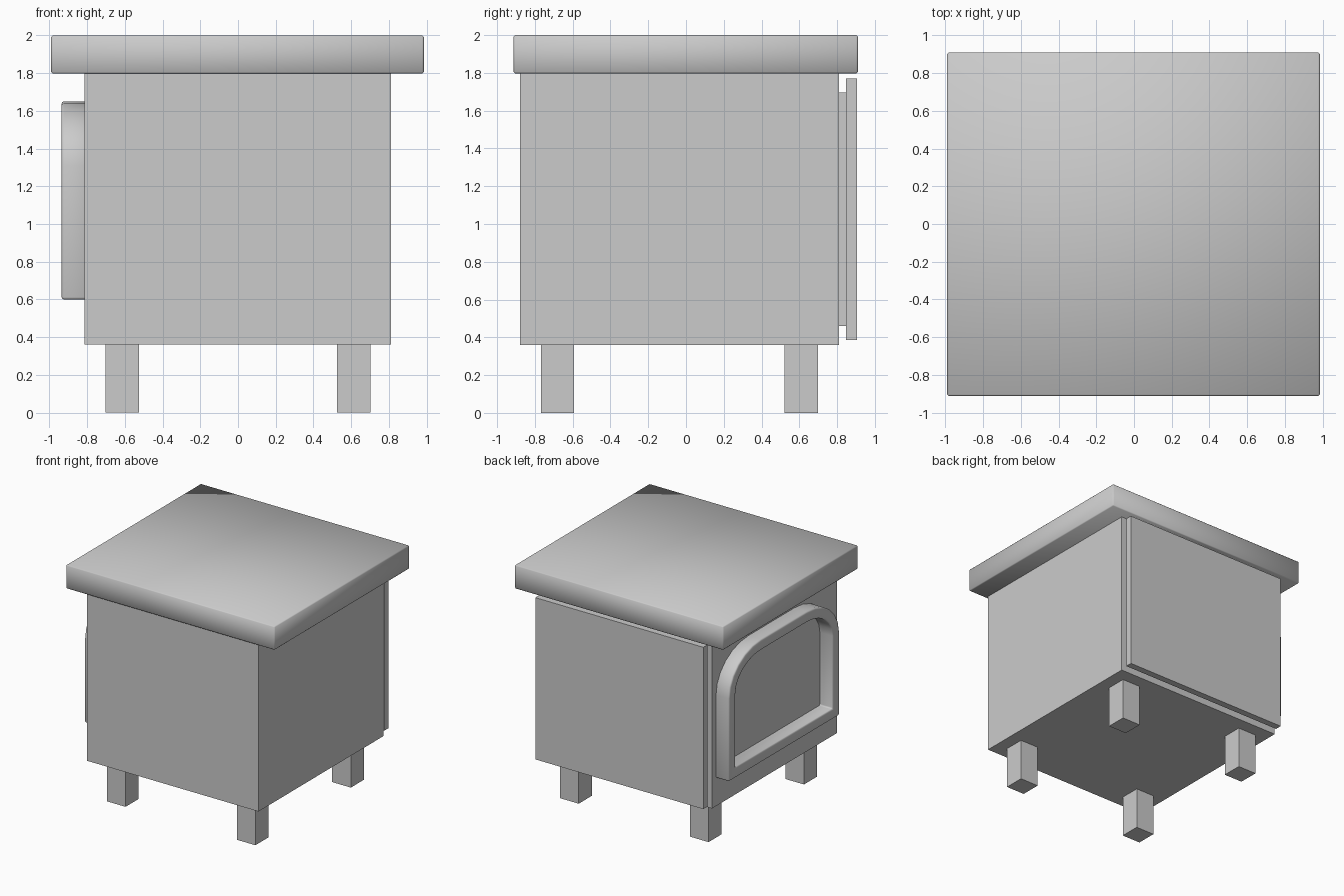
import bpy, bmesh, math

if "Cube" in bpy.data.objects:
    bpy.data.objects.remove(bpy.data.objects["Cube"])


def finish(name, bm, bevel=0.0, segments=1):
    bmesh.ops.recalc_face_normals(bm, faces=bm.faces)
    me = bpy.data.meshes.new(name)
    bm.to_mesh(me)
    bm.free()
    ob = bpy.data.objects.new(name, me)
    bpy.context.collection.objects.link(ob)
    if bevel:
        mod = ob.modifiers.new("edge_bevel", 'BEVEL')
        mod.width = bevel
        mod.segments = segments
        mod.limit_method = 'ANGLE'
        mod.angle_limit = math.radians(40)
        for p in me.polygons:
            p.use_smooth = True
    return ob


def box(name, x, y, z, bevel=0.0):
    bm = bmesh.new()
    bmesh.ops.create_cube(bm, size=1)
    for v in bm.verts:
        for i, (lo, hi) in enumerate((x, y, z)):
            v.co[i] = lo if v.co[i] < 0 else hi
    return finish(name, bm, bevel)


# cabinet body and overhanging lid
box("body", (-0.813, 0.81), (-0.88, 0.81), (0.36, 1.8))
box("lid", (-0.99, 0.985), (-0.912, 0.91), (1.797, 2.0), 0.008)

# stepped door on the back
box("door_backing", (-0.72, 0.72), (0.80, 0.85), (0.46, 1.695))
box("door_panel", (-0.797, 0.792), (0.847, 0.905), (0.387, 1.77))

# four square legs
for side, x in (("left", -0.614), ("right", 0.614)):
    for end, y in (("front", -0.68), ("back", 0.61)):
        box(f"{end}_{side}_leg", (x - 0.088, x + 0.088),
            (y - 0.088, y + 0.088), (0, 0.365))


def arch(half, bottom, top, spring, flat, cy=0.008, n=6):
    """Closed y/z outline: square base, elliptical upper corners."""
    pts = [(cy - half, bottom), (cy + half, bottom)]
    for i in range(n + 1):
        a = math.pi / 2 * i / n
        pts.append((cy + flat + (half - flat) * math.cos(a),
                    spring + (top - spring) * math.sin(a)))
    return pts + [(2 * cy - y, z) for y, z in reversed(pts[2:])]


# arched frame on the left side
outer = arch(0.747, 0.6, 1.65, 1.31, 0.31)
inner = arch(0.655, 0.687, 1.56, 1.31, 0.31)
bm = bmesh.new()
rings = [[bm.verts.new((x, y, z)) for y, z in pts]
         for pts, x in ((outer, -0.80), (outer, -0.935), (inner, -0.935), (inner, -0.80))]
count = len(outer)
for r in range(4):
    a, b = rings[r], rings[(r + 1) % 4]
    for i in range(count):
        j = (i + 1) % count
        bm.faces.new((a[i], a[j], b[j], b[i]))
finish("arched_frame", bm, 0.012, 2)
